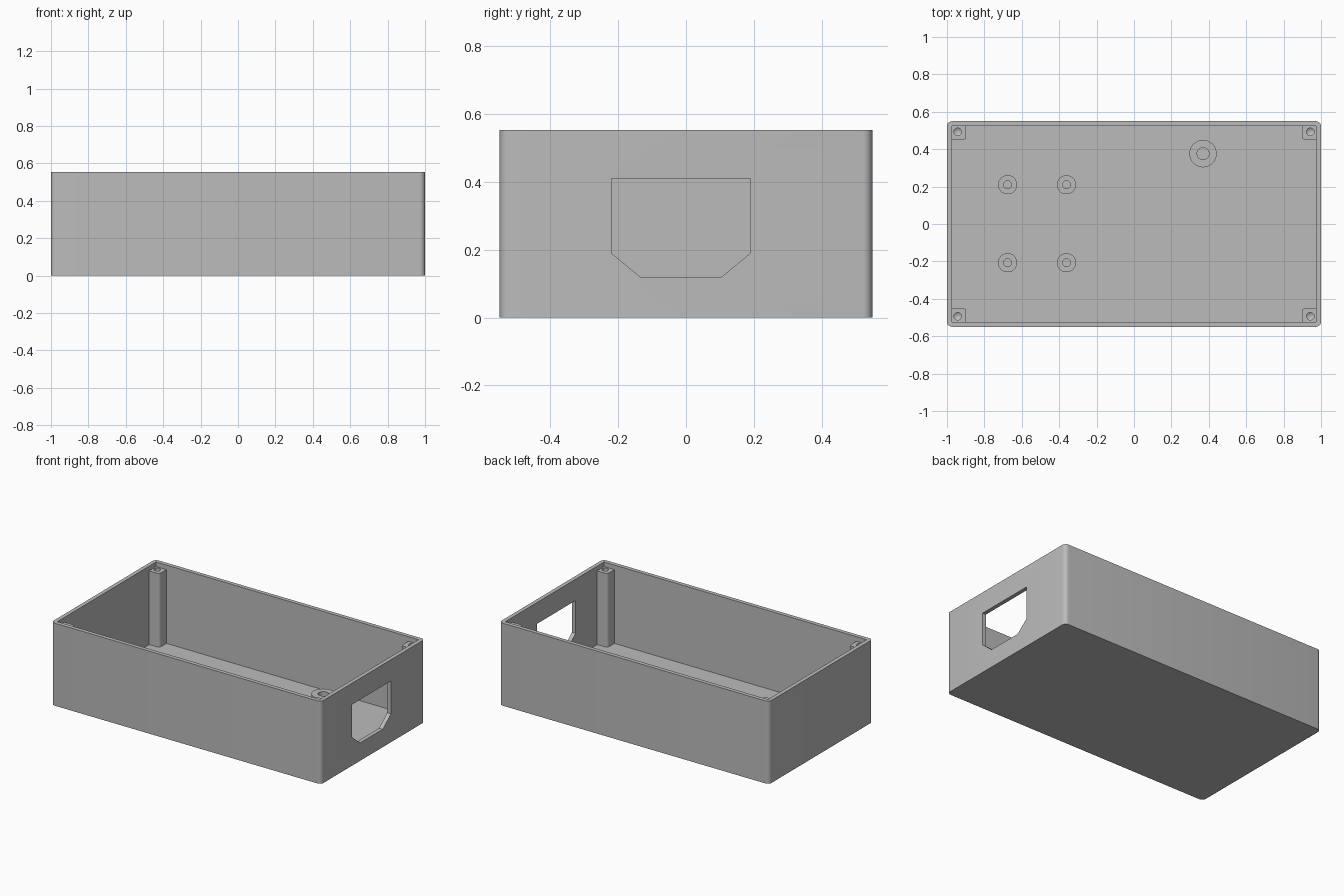
import bpy
import bmesh
import math

if "Cube" in bpy.data.objects:
    bpy.data.objects.remove(bpy.data.objects["Cube"], do_unlink=True)

# Overall dimensions
HALF_X, HALF_Y, HEIGHT = 1.0, 0.55, 0.553
WALL, FLOOR = 0.027, 0.028
POST_TOP = 0.522

grey = bpy.data.materials.new("plain grey")
grey.use_nodes = True
COLOUR = (0.5, 0.5, 0.5, 1)
grey.diffuse_color = COLOUR
grey.node_tree.nodes["Principled BSDF"].inputs["Base Color"].default_value = COLOUR


def make_object(name, bm):
    bmesh.ops.recalc_face_normals(bm, faces=bm.faces)
    mesh = bpy.data.meshes.new(name)
    bm.to_mesh(mesh)
    bm.free()
    mesh.materials.append(grey)
    obj = bpy.data.objects.new(name, mesh)
    bpy.context.collection.objects.link(obj)
    return obj


def activate(obj):
    bpy.ops.object.select_all(action='DESELECT')
    obj.select_set(True)
    bpy.context.view_layer.objects.active = obj


def smooth(obj):
    activate(obj)
    bpy.ops.object.shade_smooth_by_angle(angle=math.radians(35))


def prism(name, points, offset):
    """Extrude a closed outline of 3D points along an offset."""
    bm = bmesh.new()
    face = bm.faces.new([bm.verts.new(p) for p in points])
    result = bmesh.ops.extrude_face_region(bm, geom=[face], use_keep_orig=True)
    verts = [g for g in result["geom"] if isinstance(g, bmesh.types.BMVert)]
    bmesh.ops.translate(bm, verts=verts, vec=offset)
    return make_object(name, bm)


def block(name, x0, x1, y0, y1, z0, z1):
    outline = [(x0, y0, z0), (x1, y0, z0), (x1, y1, z0), (x0, y1, z0)]
    return prism(name, outline, (0, 0, z1 - z0))


def round_upright_edges(obj, radius, test=lambda co: True):
    bm = bmesh.new()
    bm.from_mesh(obj.data)
    edges = [e for e in bm.edges
             if abs(e.verts[0].co.z - e.verts[1].co.z) > 0.1 and test(e.verts[0].co)]
    bmesh.ops.bevel(bm, geom=edges, offset=radius, segments=6, profile=0.5, affect='EDGES')
    bm.to_mesh(obj.data)
    bm.free()


def revolve(name, profile, centre, closed, steps=40):
    """Turn an (r, z) profile about an upright axis."""
    bm = bmesh.new()
    verts = [bm.verts.new((r, 0, z)) for r, z in profile]
    edges = [bm.edges.new(pair) for pair in zip(verts, verts[1:])]
    if closed:
        edges.append(bm.edges.new((verts[-1], verts[0])))
    bmesh.ops.spin(bm, geom=verts + edges, cent=(0, 0, 0), axis=(0, 0, 1),
                   angle=math.tau, steps=steps)
    bmesh.ops.remove_doubles(bm, verts=bm.verts, dist=0.0001)
    bmesh.ops.translate(bm, verts=bm.verts, vec=(*centre, 0))
    return make_object(name, bm)


def cut(obj, cutter):
    cutter.hide_render = True
    mod = obj.modifiers.new("cut", 'BOOLEAN')
    mod.operation, mod.solver, mod.object = 'DIFFERENCE', 'EXACT', cutter
    activate(obj)
    bpy.ops.object.modifier_apply(modifier=mod.name)
    bpy.data.objects.remove(cutter, do_unlink=True)


# Open tray with rounded upright corners
case = block("case_shell", -HALF_X, HALF_X, -HALF_Y, HALF_Y, 0, HEIGHT)
round_upright_edges(case, 0.028)
cut(case, block("cavity_cutter", -HALF_X + WALL, HALF_X - WALL,
                -HALF_Y + WALL, HALF_Y - WALL, FLOOR, HEIGHT + 0.1))

# Socket opening with two chamfered lower corners
opening = [(-0.22, 0.41), (-0.22, 0.19), (-0.135, 0.12),
           (0.105, 0.12), (0.19, 0.19), (0.19, 0.41)]
cut(case, prism("socket_cutter", [(0.9, y, z) for y, z in opening], (0.2, 0, 0)))
smooth(case)

# Lid screw posts, one in each corner, with a blind drilled hole
for sx, side in ((-1, "right"), (1, "left")):
    for sy, end in ((-1, "front"), (1, "back")):
        xs = sorted((sx * 0.897, sx * 0.98))
        ys = sorted((sy * 0.449, sy * 0.53))
        post = block(f"{end}_{side}_screw_post", *xs, *ys, FLOOR - 0.01, POST_TOP)
        round_upright_edges(post, 0.02, lambda co: abs(co.x) < 0.92 and abs(co.y) < 0.47)
        drill = [(0, POST_TOP + 0.05), (0.02, POST_TOP + 0.05),
                 (0.02, POST_TOP - 0.15), (0, POST_TOP - 0.165)]
        cut(post, revolve("drill_cutter", drill, (sx * 0.943, sy * 0.493), False, 24))
        smooth(post)


# Hollow round standoffs on the floor
def standoff(name, centre, outer, inner, top):
    base = FLOOR - 0.005
    ring = [(outer, base), (outer, top), (inner, top), (inner, base)]
    smooth(revolve(name, ring, centre, True))


for x, side in ((-0.676, "outer"), (-0.361, "inner")):
    for y, end in ((-0.207, "front"), (0.21, "back")):
        standoff(f"{end}_{side}_board_standoff", (x, y), 0.051, 0.021, 0.07)
standoff("large_standoff", (0.369, 0.376), 0.073, 0.032, 0.085)
